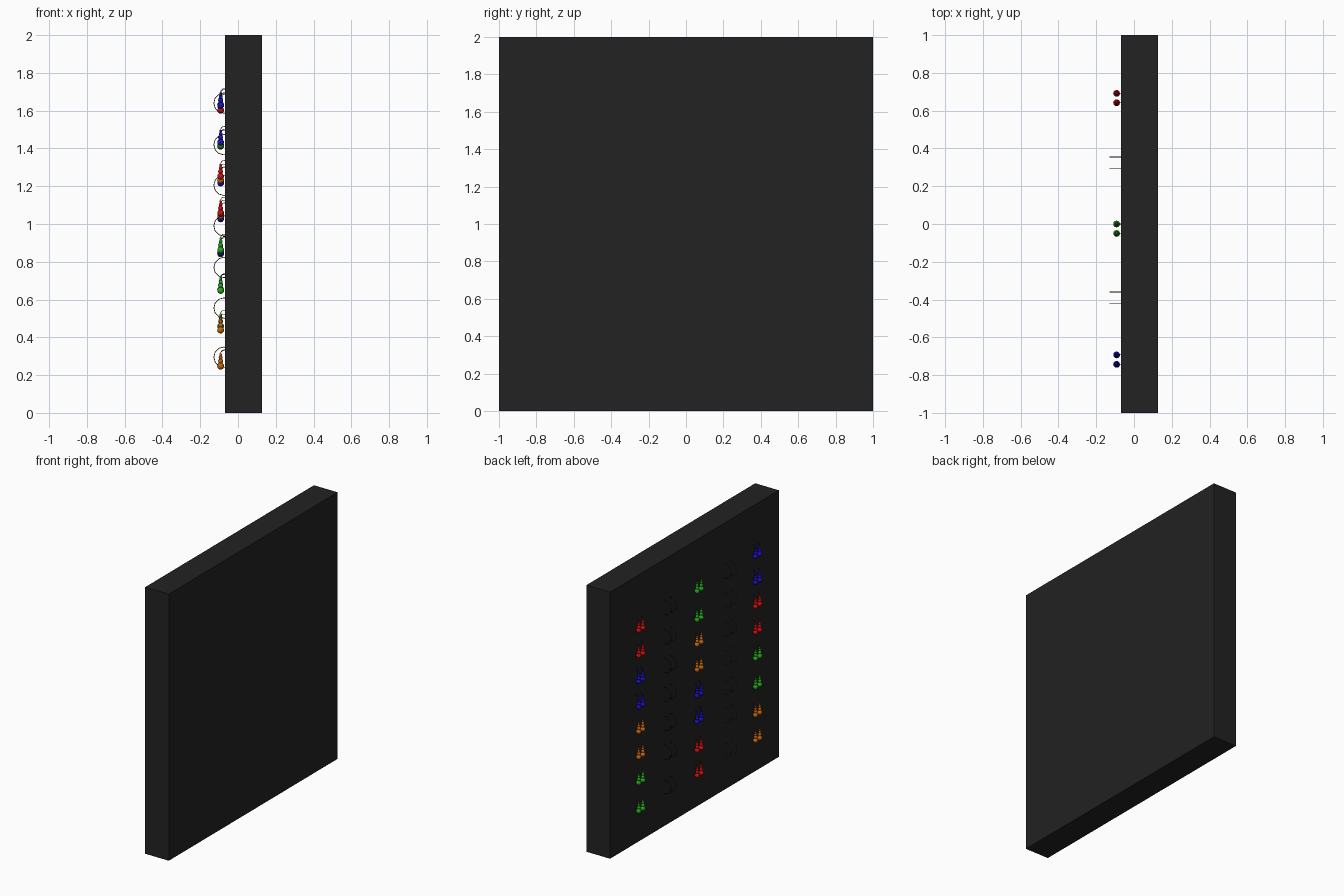
import bpy, math
from mathutils import Vector

if "Cube" in bpy.data.objects:
    bpy.data.objects.remove(bpy.data.objects["Cube"])


def material(name, rgb):
    m = bpy.data.materials.new(name)
    m.diffuse_color = (*rgb, 1)
    m.use_nodes = True
    m.node_tree.nodes["Principled BSDF"].inputs["Base Color"].default_value = m.diffuse_color
    return m


BLACK = material("black", (0.016, 0.016, 0.016))
BRONZE = material("bronze", (0.1, 0.04, 0.008))
DARK = material("dark_wire", (0.015, 0.015, 0.015))
COL = {
    "R": material("red", (0.6, 0.005, 0.005)),
    "G": material("green", (0.02, 0.4, 0.01)),
    "B": material("blue", (0.01, 0.005, 0.5)),
    "O": material("orange", (0.55, 0.13, 0.005)),
}


def wire(name, pts, radius, mat, cyclic=False):
    cu = bpy.data.curves.new(name, "CURVE")
    cu.dimensions = "3D"
    cu.bevel_depth = radius
    cu.bevel_resolution = 0
    sp = cu.splines.new("POLY")
    sp.points.add(len(pts) - 1)
    for p, q in zip(sp.points, pts):
        p.co = (*q, 1)
    sp.use_cyclic_u = cyclic
    cu.materials.append(mat)
    ob = bpy.data.objects.new(name, cu)
    bpy.context.collection.objects.link(ob)
    return ob


def arc(cx, cz, r, a0, a1, n, y=0):
    angles = [math.radians(a0 + (a1 - a0) * i / n) for i in range(n + 1)]
    return [(cx + r * math.cos(a), y, cz + r * math.sin(a)) for a in angles]


# display board
bpy.ops.mesh.primitive_cube_add(size=1, location=(0.028, 0, 1))
board = bpy.context.object
board.name = "display_board"
board.scale = (0.196, 2, 2)
board.data.materials.append(BLACK)

# beads of a drop earring: (height above lowest bead, radius)
BEADS = [(0, 0.018), (0.026, 0.013), (0.045, 0.010), (0.060, 0.007)]
bead_meshes = {}


def bead_mesh(key, r):
    if (key, r) not in bead_meshes:
        bpy.ops.mesh.primitive_uv_sphere_add(segments=12, ring_count=8, radius=r)
        ob = bpy.context.object
        ob.data.materials.append(COL[key])
        ob.data.shade_smooth()
        bead_meshes[key, r] = ob.data
        bpy.data.objects.remove(ob)
    return bead_meshes[key, r]


def drop_earring(y, z, key):
    for dz, r in BEADS:
        ob = bpy.data.objects.new("earring_bead", bead_mesh(key, r))
        ob.location = (-0.092, y, z + dz)
        bpy.context.collection.objects.link(ob)
    # ear hook going into the board
    wire("earring_hook", arc(-0.072, z + 0.065, 0.02, 180, 20, 6, y), 0.0016, COL[key])


# three columns of drop earring pairs, top to bottom
COLUMNS = [
    (0.667, "RRBBOOGG", [1.63, 1.44, 1.245, 1.055, 0.87, 0.68, 0.487, 0.275]),
    (-0.025, "GGOOBBRR", [1.66, 1.445, 1.26, 1.07, 0.876, 0.68, 0.466, 0.277]),
    (-0.718, "BBRRGGOO", [1.655, 1.46, 1.28, 1.086, 0.89, 0.676, 0.466, 0.275]),
]
for y, keys, heights in COLUMNS:
    for key, z in zip(keys, heights):
        for dy in (-0.025, 0.025):
            drop_earring(y + dy, z - 0.028, key)

# two columns of hoop earring pairs
for y, mat in ((0.325, DARK), (-0.39, BRONZE)):
    for z in (1.64, 1.42, 1.205, 0.99, 0.77, 0.555, 0.295):
        for dy in (-0.03, 0.03):
            wire("hoop_earring", arc(-0.074, z, 0.054, 0, 330, 11, y + dy), 0.002, mat, True)
